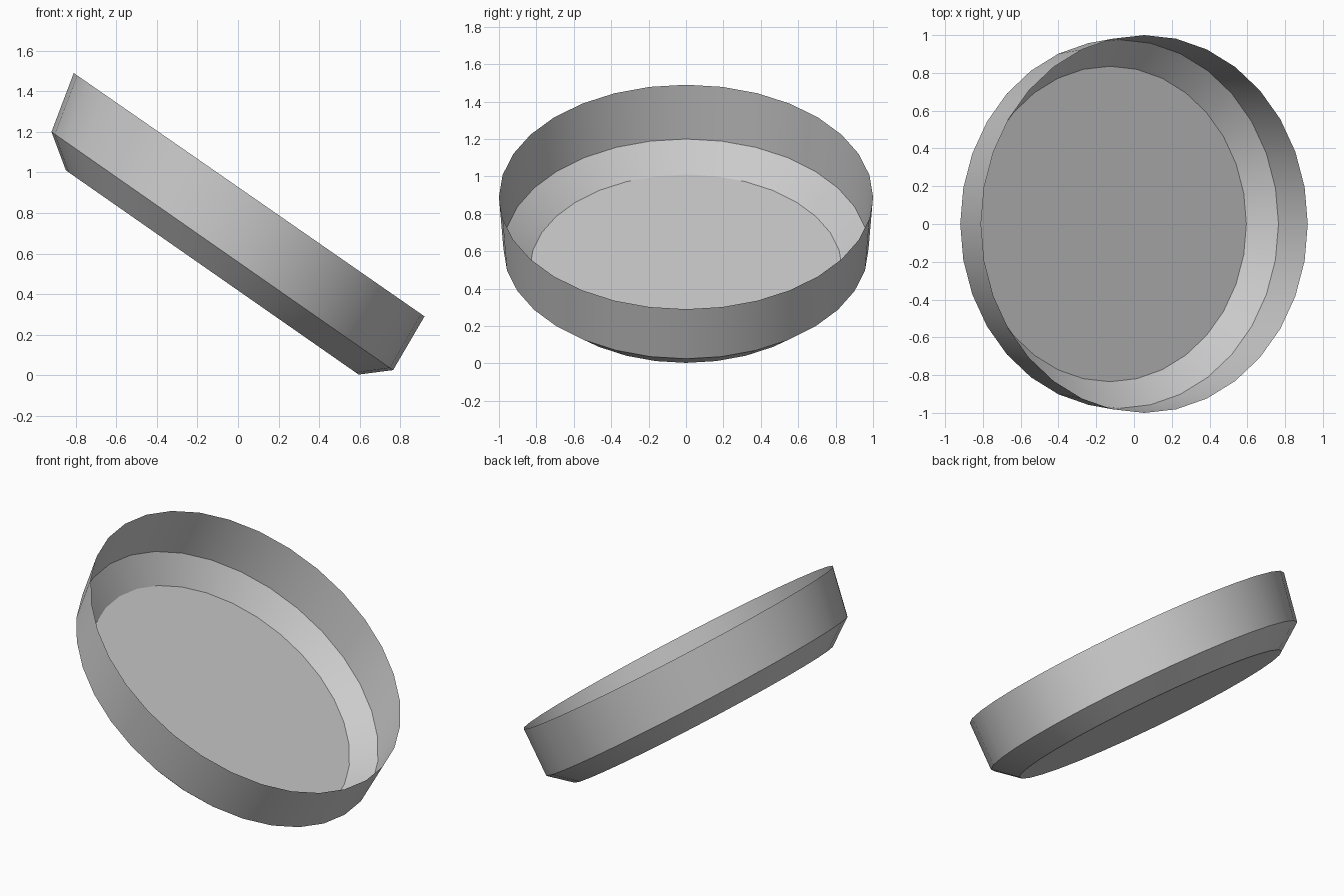
import bpy, bmesh
from math import cos, sin, tau

if "Cube" in bpy.data.objects:
    bpy.data.objects.remove(bpy.data.objects["Cube"])

SIDES = 32
# Each ring: high end (x, z), low end (x, z), half width in y
RINGS = [
    ((-0.849, 1.01), (0.595, 0.003), 0.835),   # base
    ((-0.92, 1.20), (0.765, 0.025), 0.976),    # bevel top
    ((-0.81, 1.49), (0.92, 0.29), 1.0),        # open rim
]


def add_ring(bm, high, low, half_y):
    cx, cz = (high[0] + low[0]) / 2, (high[1] + low[1]) / 2
    ax, az = (low[0] - high[0]) / 2, (low[1] - high[1]) / 2
    return [bm.verts.new((cx + ax * cos(a), half_y * sin(a), cz + az * cos(a)))
            for a in (tau * i / SIDES for i in range(SIDES))]


# Tilted open dish: flat base, bevelled band, outer wall
bm = bmesh.new()
rings = [add_ring(bm, *r) for r in RINGS]
bm.faces.new(rings[0][::-1])
for lower, upper in zip(rings, rings[1:]):
    for i in range(SIDES):
        j = (i + 1) % SIDES
        bm.faces.new((lower[i], lower[j], upper[j], upper[i]))

mesh = bpy.data.meshes.new("tilted_dish")
bm.to_mesh(mesh)
bm.free()
dish = bpy.data.objects.new("tilted_dish", mesh)
bpy.context.collection.objects.link(dish)

# Smooth around the bands, crisp between them
bpy.context.view_layer.objects.active = dish
dish.select_set(True)
bpy.ops.object.shade_smooth_by_angle(angle=0.5)
